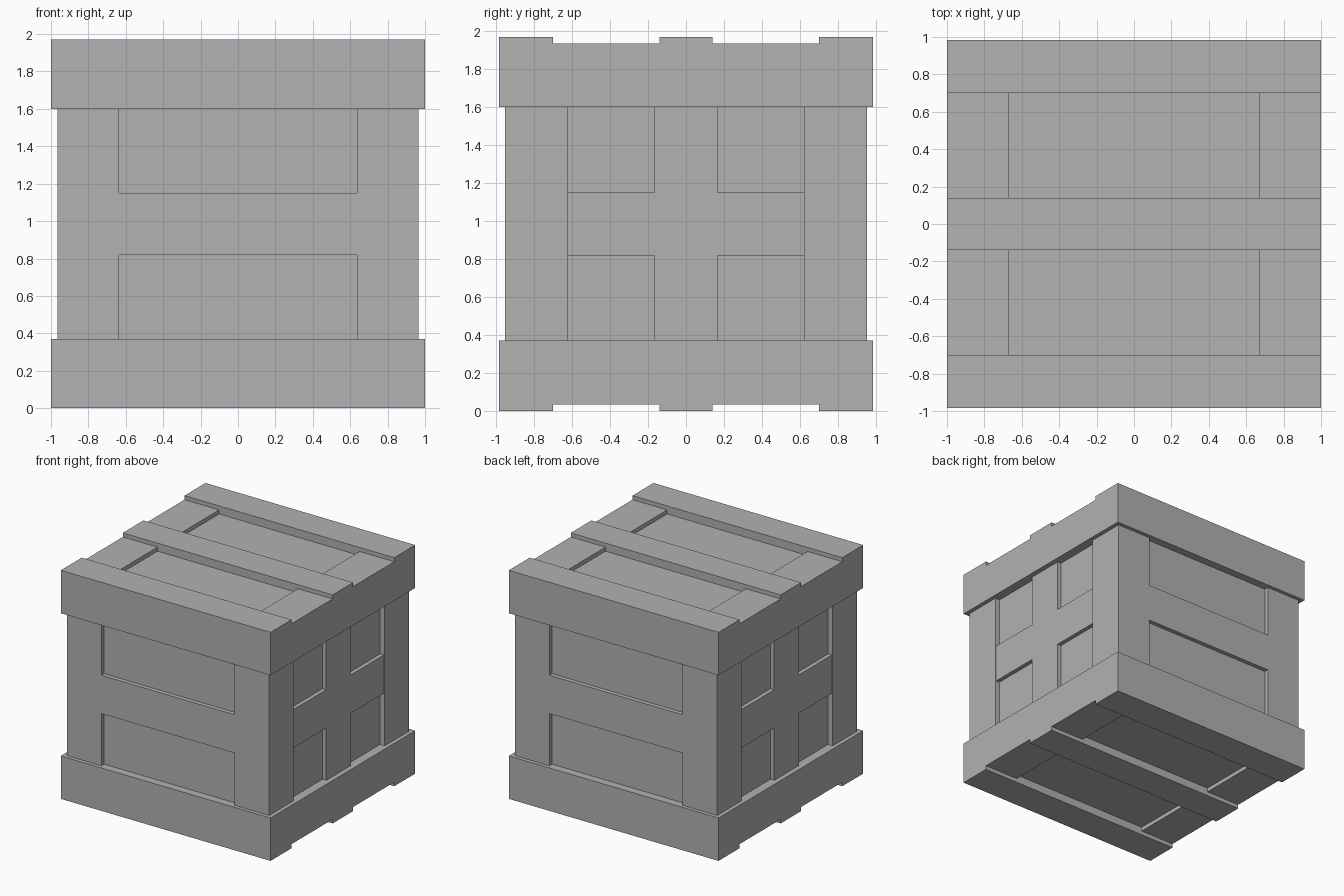
import bpy
import bmesh
from mathutils import Matrix

default = bpy.data.objects.get("Cube")
if default:
    bpy.data.objects.remove(default, do_unlink=True)

# Single flat colour
grey = bpy.data.materials.new("plain_grey")
grey.use_nodes = True
colour = (0.445, 0.445, 0.445, 1)
grey.diffuse_color = colour
grey.node_tree.nodes["Principled BSDF"].inputs["Base Color"].default_value = colour

HALF_X, HALF_Y, HEIGHT = 1.0, 0.985, 1.97      # caps
POST_X, POST_Y = 0.965, 0.953                  # body
CAP_H, STEP = 0.37, 0.035                      # cap height, plank thickness
MID = HEIGHT / 2


def boxes(name, ranges):
    """One mesh object made of boxes given as ((x0, x1), (y0, y1), (z0, z1))."""
    bm = bmesh.new()
    for r in ranges:
        centre = [(a + b) / 2 for a, b in r]
        size = [abs(b - a) for a, b in r]
        bmesh.ops.create_cube(bm, size=1, matrix=Matrix.Translation(centre) @ Matrix.Diagonal((*size, 1)))
    mesh = bpy.data.meshes.new(name)
    bm.to_mesh(mesh)
    bm.free()
    mesh.materials.append(grey)
    obj = bpy.data.objects.new(name, mesh)
    bpy.context.collection.objects.link(obj)
    return obj


def carve(target, ranges):
    """Cut boxes out of the target and discard the cutter."""
    cutter = boxes("cutter", ranges)
    cutter.hide_render = True
    mod = target.modifiers.new("carve", "BOOLEAN")
    mod.operation, mod.solver, mod.object = "DIFFERENCE", "EXACT", cutter
    bpy.context.view_layer.objects.active = target
    bpy.ops.object.modifier_apply(modifier=mod.name)
    bpy.data.objects.remove(cutter, do_unlink=True)


# Body: corner posts and middle rails left standing around sunken panels
body = boxes("crate_body", [((-POST_X, POST_X), (-POST_Y, POST_Y), (0.25, HEIGHT - 0.25))])
panel_rows = [(0.31, 0.82), (1.15, HEIGHT - 0.31)]
signs = (-1, 1)

# Side rails sit slightly behind the posts
carve(body, [((s * 0.957, s * 1.1), (-0.62, 0.62), (0.31, HEIGHT - 0.31)) for s in signs])
# Four panels on each side
carve(body, [((s * 0.921, s * 1.1), (t * 0.165, t * 0.62), row)
             for s in signs for t in signs for row in panel_rows])
# Two wide panels on the front and back
carve(body, [((-0.635, 0.635), (s * 0.916, s * 1.1), row) for s in signs for row in panel_rows])

# Caps: three raised planks over end battens and sunken panels
for name, s in (("bottom_cap", -1), ("top_cap", 1)):
    outer, inner = MID + s * MID, MID + s * (MID - CAP_H)
    cap = boxes(name, [((-HALF_X, HALF_X), (-HALF_Y, HALF_Y), sorted((inner, outer)))])
    for length, depth in ((1.2, STEP), (0.67, 2 * STEP)):
        z = sorted((outer - s * depth, outer + s * 0.1))
        carve(cap, [((-length, length), (t * 0.14, t * 0.7), z) for t in signs])
